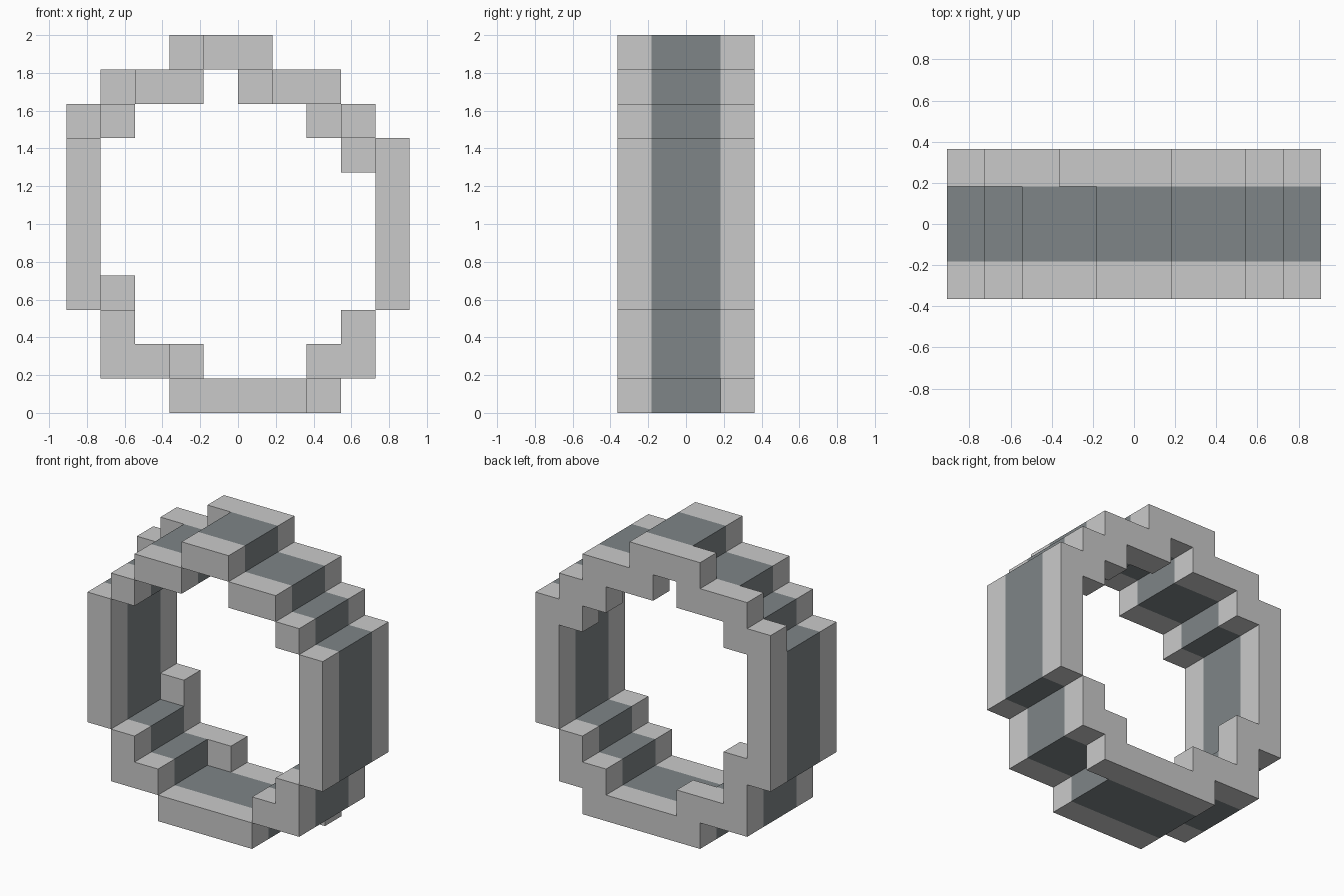
import bpy
import bmesh
from mathutils import Vector

cube = bpy.data.objects.get("Cube")
if cube:
    bpy.data.objects.remove(cube, do_unlink=True)

U = 2 / 11  # edge of one block


def make_material(name, rgb):
    mat = bpy.data.materials.new(name)
    mat.use_nodes = True
    mat.diffuse_color = (*rgb, 1)
    mat.node_tree.nodes["Principled BSDF"].inputs["Base Color"].default_value = (*rgb, 1)
    return mat


light_grey = make_material("light grey", (0.59, 0.59, 0.59))
slate_grey = make_material("slate grey", (0.21, 0.235, 0.245))

# Right half of the ring: (first column, last column, bottom row, top row)
HALF_RUNS = [(0, 1, 0, 0), (2, 3, 1, 1), (3, 3, 2, 2), (4, 4, 3, 7),
             (3, 3, 8, 8), (1, 2, 9, 9), (0, 0, 10, 10)]
ring = set()
for x0, x1, z0, z1 in HALF_RUNS:
    for x in range(x0, x1 + 1):
        for z in range(z0, z1 + 1):
            ring |= {(x, z), (-1 - x, z)}

# Blocks that fill out the corners of the back rim
back_extra = {(-2, 10), (-4, 9), (0, 9), (-5, 8), (2, 8),
              (3, 7), (-4, 3), (-2, 1), (2, 0)}
layers = {-2: ring, -1: ring, 0: ring, 1: ring | back_extra}
solid = {(x, y, z) for y, cells in layers.items() for x, z in cells}


def build_layers(name, ys, mat):
    """Outer skin of the blocks in the given depth layers."""
    bm = bmesh.new()
    for cell in sorted(c for c in solid if c[1] in ys):
        centre = Vector(cell) + Vector((0.5, 0.5, 0.5))
        for axis in range(3):
            for sign in (-1, 1):
                n = Vector((0, 0, 0))
                n[axis] = sign
                if tuple(int(a + b) for a, b in zip(cell, n)) in solid:
                    continue
                a = Vector((0, 0, 0))
                a[(axis + 1) % 3] = 0.5
                b = n.cross(a)
                corners = (-a - b, a - b, a + b, b - a)
                bm.faces.new([bm.verts.new((centre + n / 2 + c) * U) for c in corners])
    bmesh.ops.remove_doubles(bm, verts=bm.verts, dist=U / 100)
    bmesh.ops.dissolve_limit(bm, angle_limit=0.01, verts=bm.verts, edges=bm.edges)
    mesh = bpy.data.meshes.new(name)
    bm.to_mesh(mesh)
    bm.free()
    mesh.materials.append(mat)
    bpy.context.collection.objects.link(bpy.data.objects.new(name, mesh))


# Two pale rims with the dark band between them
build_layers("front_rim", (-2,), light_grey)
build_layers("middle_band", (-1, 0), slate_grey)
build_layers("back_rim", (1,), light_grey)
